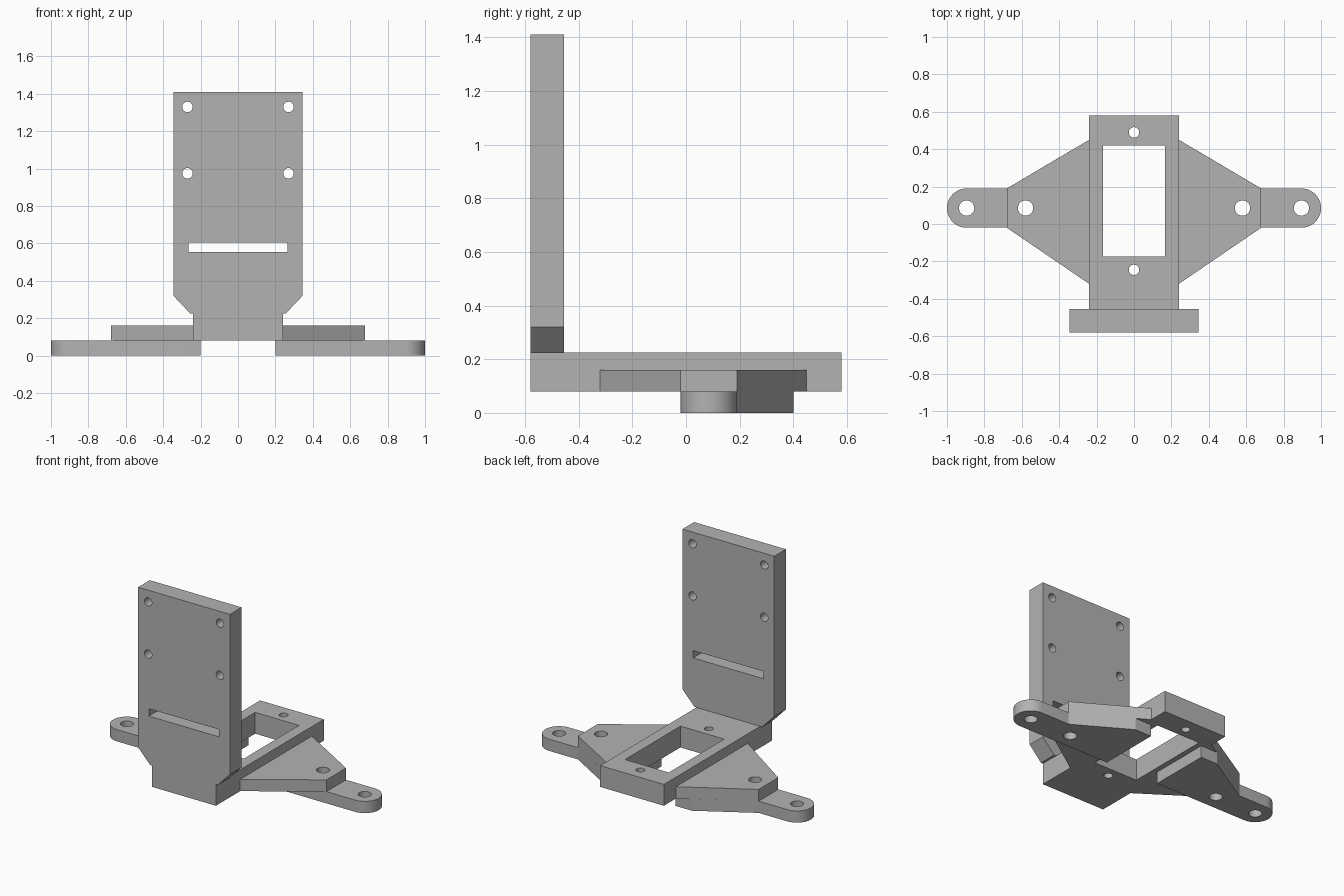
import bpy
import bmesh
from math import cos, sin, pi
from mathutils import Vector

cube = bpy.data.objects.get("Cube")
if cube:
    bpy.data.objects.remove(cube, do_unlink=True)

GREY = (0.45, 0.45, 0.45, 1)
grey = bpy.data.materials.new("plain grey")
grey.use_nodes = True
grey.diffuse_color = GREY
grey.node_tree.nodes["Principled BSDF"].inputs["Base Color"].default_value = GREY


def arc(x, y, r, start=0.0, sweep=2 * pi, steps=32, closed=True):
    count = steps if closed else steps + 1
    return [(x + r * cos(start + sweep * i / steps),
             y + r * sin(start + sweep * i / steps)) for i in range(count)]


def rectangle(x0, x1, y0, y1):
    return [(x0, y0), (x1, y0), (x1, y1), (x0, y1)]


def slab(name, outline, holes, low, high, upright=False, side=1):
    """Extrude an outline with holes, along z, or along y when upright."""
    def place(u, v, w):
        return Vector((side * u, w, v) if upright else (side * u, v, w))

    bm = bmesh.new()
    edges = []
    for loop in [outline] + holes:
        verts = [bm.verts.new(place(u, v, low)) for u, v in loop]
        edges += [bm.edges.new((a, b)) for a, b in zip(verts, verts[1:] + verts[:1])]
    bmesh.ops.triangle_fill(bm, edges=edges, use_beauty=True)
    result = bmesh.ops.extrude_face_region(bm, geom=bm.faces[:], use_keep_orig=True)
    top = [g for g in result["geom"] if isinstance(g, bmesh.types.BMVert)]
    bmesh.ops.translate(bm, verts=top, vec=place(0, 0, high - low))
    bmesh.ops.recalc_face_normals(bm, faces=bm.faces)
    mesh = bpy.data.meshes.new(name)
    bm.to_mesh(mesh)
    bm.free()
    mesh.materials.append(grey)
    obj = bpy.data.objects.new(name, mesh)
    bpy.context.collection.objects.link(obj)
    bpy.ops.object.select_all(action="DESELECT")
    obj.select_set(True)
    bpy.context.view_layer.objects.active = obj
    bpy.ops.object.shade_smooth_by_angle()
    return obj


# Base frame with its window and two screw holes
slab("base_frame", rectangle(-0.24, 0.24, -0.58, 0.58),
     [rectangle(-0.165, 0.165, -0.175, 0.42),
      arc(0, 0.49, 0.028), arc(0, -0.245, 0.028)], 0.08, 0.225)

# Upright plate with chamfered foot, cable slot and four screw holes
half = [(0.255, 0.225), (0.345, 0.32), (0.345, 1.41)]
plate = half + [(-x, z) for x, z in reversed(half)]
screws = [arc(x, z, 0.028) for x in (-0.27, 0.27) for z in (0.975, 1.33)]
slab("upright_plate", plate,
     [rectangle(-0.265, 0.265, 0.555, 0.605)] + screws,
     -0.58, -0.455, upright=True)

# Tapered wings and the rounded mounting arms beneath them
wing = [(0.24, -0.32), (0.68, -0.02), (0.68, 0.19), (0.24, 0.45)]
tip = arc(0.895, 0.085, 0.105, -pi / 2, pi, 24, closed=False)
arm = [(0.2, -0.02)] + tip + [(0.68, 0.19), (0.325, 0.4), (0.2, 0.4)]
inner_hole = arc(0.58, 0.085, 0.041)
outer_hole = arc(0.895, 0.085, 0.041)
for label, side in (("left", 1), ("right", -1)):
    slab(label + "_wing", wing, [inner_hole], 0.08, 0.16, side=side)
    slab(label + "_mounting_arm", arm, [inner_hole, outer_hole], 0, 0.08, side=side)
